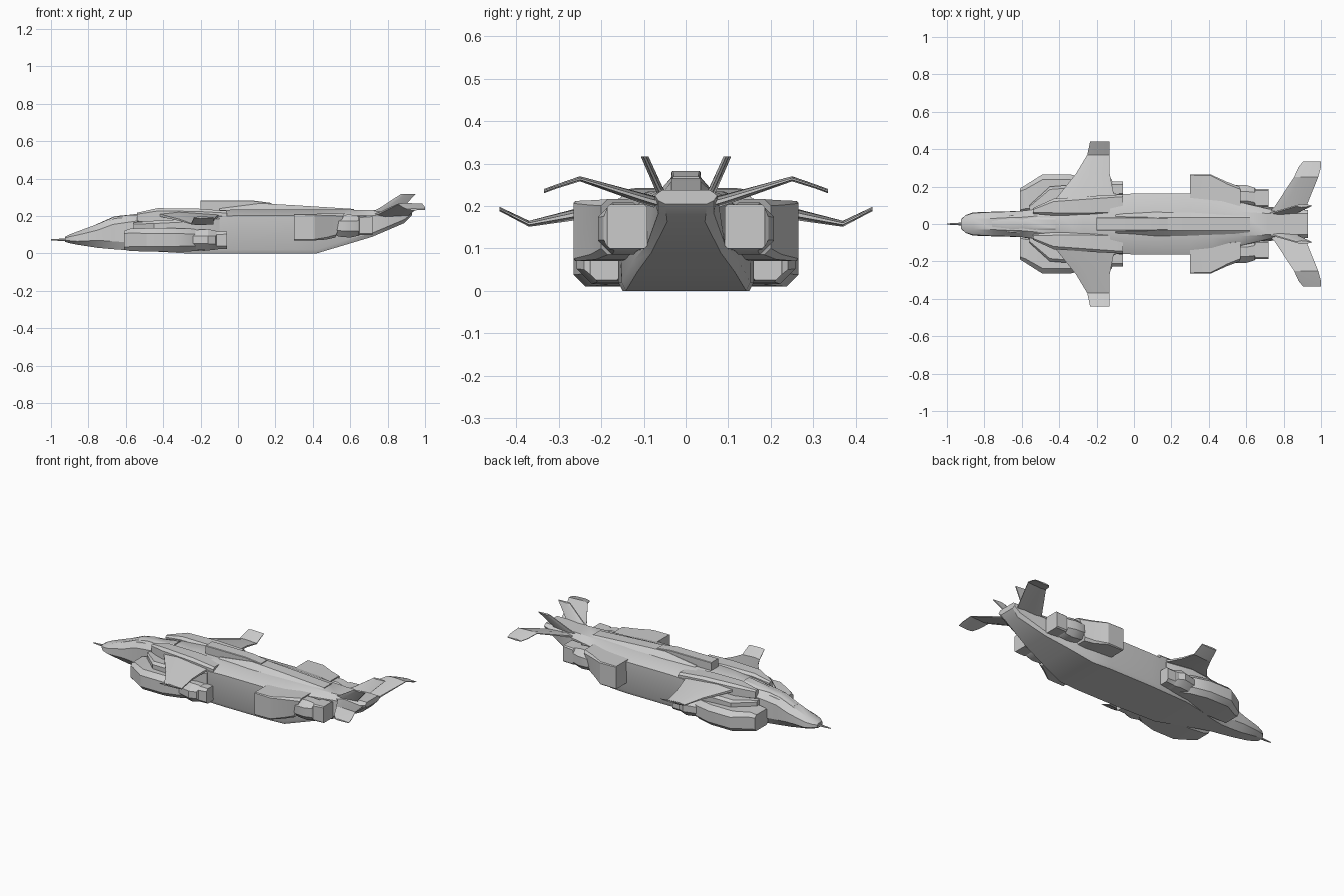
import bpy, bmesh, math


def loft(name, rings, mirror=False, angle=28):
    """Skin equal-length rings of points, cap the ends, optionally mirror across y."""
    bm = bmesh.new()
    rows = [[bm.verts.new(p) for p in ring] for ring in rings]
    n = len(rows[0])
    for a, b in zip(rows, rows[1:]):
        for i in range(n):
            j = (i + 1) % n
            bm.faces.new((a[i], a[j], b[j], b[i]))
    bm.faces.new(rows[0])
    bm.faces.new(rows[-1])
    bmesh.ops.recalc_face_normals(bm, faces=bm.faces)
    mesh = bpy.data.meshes.new(name)
    bm.to_mesh(mesh)
    bm.free()
    ob = bpy.data.objects.new(name, mesh)
    bpy.context.collection.objects.link(ob)
    if mirror:
        ob.modifiers.new("Mirror", "MIRROR").use_axis = (False, True, False)
    bpy.ops.object.select_all(action="DESELECT")
    ob.select_set(True)
    bpy.context.view_layer.objects.active = ob
    bpy.ops.object.shade_smooth_by_angle(angle=math.radians(angle))
    return ob


def hull_ring(x, *v):
    """Symmetric ring from (y, z) pairs listed bottom to top."""
    half = list(zip(v[::2], v[1::2]))
    return [(x, y, z) for y, z in half] + [(x, -y, z) for y, z in reversed(half)]


def box_ring(x, y0, y1, z0, z1, c=0.0, lean=0.0):
    """Chamfered rectangle; lean pushes the top of the ring along x."""
    pts = [(y0 + c, z0), (y1 - c, z0), (y1, z0 + c), (y1, z1 - c),
           (y1 - c, z1), (y0 + c, z1), (y0, z1 - c), (y0, z0 + c)]
    return [(x + lean * (z - z0) / (z1 - z0), y, z) for y, z in pts]


def pod(name, sections, mirror=True):
    return loft(name, [box_ring(*s) for s in sections], mirror)


def blade(name, stations):
    """Wing panel from stations (y, z, x_lead, x_trail, thickness, thickness axis y share)."""
    rings = []
    for y, z, xl, xt, t, side in stations:
        dy, dz = t / 2 * side, t / 2 * (1 - side)
        m = (xl * 0.7 + xt * 0.3)
        e = 0.35
        rings.append([(xl, y - dy * e, z - dz * e), (m, y - dy, z - dz),
                      (xt, y - dy * e, z - dz * e), (xt, y + dy * e, z + dz * e),
                      (m, y + dy, z + dz), (xl, y + dy * e, z + dz * e)])
    return loft(name, rings, True)


# Main hull: nose, cockpit, belly and upswept tail
loft("fuselage", [hull_ring(*s) for s in [
    (-0.925, .015, .062, .025, .07, .025, .083, .012, .09),
    (-0.90, .025, .055, .048, .068, .046, .09, .022, .102),
    (-0.86, .032, .047, .062, .065, .058, .098, .028, .117),
    (-0.75, .036, .030, .066, .07, .064, .125, .030, .158),
    (-0.67, .042, .023, .068, .065, .066, .155, .034, .192),
    (-0.60, .048, .018, .070, .06, .070, .165, .036, .204),
    (-0.53, .065, .014, .085, .05, .078, .175, .042, .207),
    (-0.40, .105, .008, .120, .04, .115, .195, .050, .225),
    (-0.27, .140, 0, .150, .02, .158, .190, .075, .232),
    (0.00, .150, 0, .160, .02, .162, .203, .090, .234),
    (0.30, .150, 0, .160, .02, .162, .203, .085, .234),
    (0.42, .142, 0, .152, .02, .150, .203, .072, .234),
    (0.57, .115, .045, .125, .07, .115, .203, .066, .234),
    (0.72, .082, .090, .092, .11, .080, .203, .056, .233),
    (0.89, .045, .163, .066, .182, .076, .215, .056, .238),
    (0.93, .050, .205, .066, .213, .074, .225, .056, .238)]])

# Canopy ridge over the cockpit
loft("canopy", [hull_ring(*s) for s in [
    (-0.76, .030, .14, .028, .15, .012, .155),
    (-0.66, .052, .16, .045, .187, .020, .199),
    (-0.58, .054, .17, .046, .195, .022, .207),
    (-0.42, .050, .18, .046, .21, .025, .228)]])

# Nose probe
bpy.ops.mesh.primitive_cone_add(vertices=8, radius1=.009, radius2=.003, depth=0.1,
                                location=(-0.95, 0, .073),
                                rotation=(0, -math.pi / 2, 0))
bpy.context.object.name = "nose_probe"

# Dorsal housing and tapering spine
pod("dorsal_housing", [(-0.20, -.035, .035, .22, .283, .003),
                       (0.08, -.035, .035, .22, .283, .003),
                       (0.18, -.032, .032, .22, .270, .003)], False)
loft("spine", [hull_ring(*s) for s in [
    (-0.10, .060, .225, .040, .240), (0.12, .072, .225, .035, .268),
    (0.30, .072, .225, .035, .258), (0.62, .060, .225, .035, .238)]])

# Wing-root shoulders
pod("shoulder", [(-0.54, .055, .085, .165, .218, .008),
                 (-0.43, .045, .135, .150, .242, .015),
                 (-0.22, .045, .150, .150, .240, .015),
                 (-0.06, .050, .158, .170, .228, .012)])

# Front nacelles with intakes and swivel nozzles
pod("front_nacelle", [(-0.61, .06, .190, .020, .120, .015),
                      (-0.58, .06, .208, .014, .132, .022),
                      (-0.49, .06, .265, .010, .135, .028),
                      (-0.34, .06, .265, .010, .135, .028),
                      (-0.24, .06, .240, .012, .132, .028),
                      (-0.14, .06, .170, .020, .125, .020)])
pod("front_nozzle", [(-0.27, .13, .205, .045, .100, .020),
                     (-0.24, .12, .240, .022, .125, .032),
                     (-0.16, .12, .258, .016, .130, .036),
                     (-0.12, .13, .240, .020, .122, .030),
                     (-0.115, .14, .228, .022, .118, .018),
                     (-0.06, .15, .226, .025, .118, .014)])
pod("intake_fairing", [(-0.56, .06, .10, .10, .165, .008),
                       (-0.45, .06, .20, .10, .175, .015),
                       (-0.25, .08, .215, .10, .185, .015),
                       (-0.10, .08, .165, .10, .195, .010)])

# Rear nacelles and nozzles
pod("rear_nacelle", [(0.30, .10, .265, .070, .212, .004),
                     (0.41, .10, .265, .070, .212, .006),
                     (0.47, .09, .225, .074, .214, .012, .03),
                     (0.52, .08, .200, .085, .216, .015, .05)])
pod("rear_nozzle", [(0.50, .10, .190, .110, .190, .025),
                    (0.54, .09, .208, .090, .205, .032),
                    (0.60, .09, .208, .085, .208, .034),
                    (0.645, .09, .194, .095, .200, .025),
                    (0.65, .092, .188, .098, .200, .008),
                    (0.72, .092, .186, .100, .203, .006)])

# Gull front wings, cranked tailplanes and V fins
blade("front_wing", [(.08, .215, -.46, -.08, .040, 0),
                     (.17, .197, -.39, -.11, .036, 0),
                     (.27, .178, -.31, -.13, .026, 0),
                     (.37, .158, -.25, -.13, .014, 0),
                     (.44, .193, -.235, -.13, .010, 0)])
blade("tailplane", [(.04, .200, .70, .90, .030, 0),
                    (.09, .214, .75, .92, .026, 0),
                    (.25, .264, .855, .985, .012, 0),
                    (.305, .246, .88, 1.0, .010, 0),
                    (.335, .235, .905, 1.0, .010, 0)])
blade("tail_fin", [(.050, .215, .70, .86, .024, 1),
                   (.066, .245, .76, .88, .020, 1),
                   (.098, .317, .87, .95, .018, 1)])
